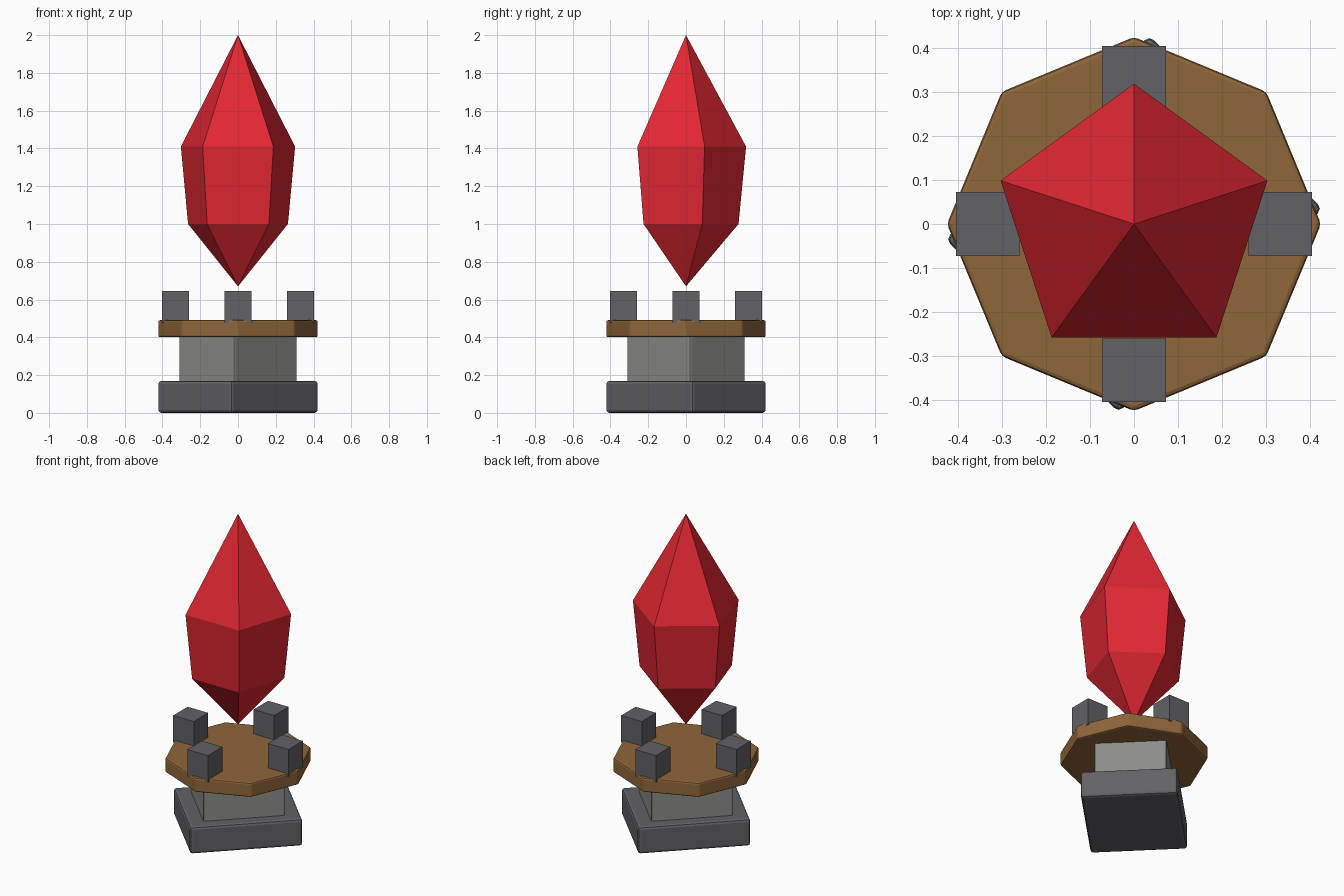
import bpy
import bmesh
from math import pi, radians
from mathutils import Matrix, Vector

cube = bpy.data.objects.get("Cube")
if cube:
    bpy.data.objects.remove(cube, do_unlink=True)


def linear(v):
    v /= 255
    return v / 12.92 if v <= 0.04045 else ((v + 0.055) / 1.055) ** 2.4


def material(name, *rgb):
    mat = bpy.data.materials.new(name)
    mat.use_nodes = True
    color = [linear(v) for v in rgb] + [1]
    mat.diffuse_color = color
    bsdf = mat.node_tree.nodes["Principled BSDF"]
    bsdf.inputs["Base Color"].default_value = color
    bsdf.inputs["Roughness"].default_value = 0.8
    return mat


dark_stone = material("dark stone", 98, 98, 103)
pale_stone = material("pale stone", 141, 141, 137)
wood = material("brown wood", 143, 102, 58)
ruby = material("ruby red", 226, 39, 50)


def make_object(name, bm, mat, bevel=0, segments=2):
    bmesh.ops.recalc_face_normals(bm, faces=bm.faces)
    mesh = bpy.data.meshes.new(name)
    bm.to_mesh(mesh)
    bm.free()
    mesh.materials.append(mat)
    obj = bpy.data.objects.new(name, mesh)
    bpy.context.collection.objects.link(obj)
    if bevel:
        mod = obj.modifiers.new("soft edges", 'BEVEL')
        mod.width = bevel
        mod.segments = segments
    return obj


def block(name, mat, size, center, turn=0, bevel=0):
    bm = bmesh.new()
    bmesh.ops.create_cube(bm, size=1, matrix=(
        Matrix.Translation(center) @ Matrix.Rotation(turn, 4, 'Z')
        @ Matrix.Diagonal((*size, 1))))
    return make_object(name, bm, mat, bevel)


# Pedestal: two stacked blocks turned diagonally
block("pedestal_base", dark_stone, (0.654, 0.556, 0.17),
      (0, 0, 0.085), radians(45), 0.016)
block("pedestal_column", pale_stone, (0.474, 0.414, 0.27),
      (0, 0, 0.29), radians(45), 0.01)

# Octagonal wooden platform
bm = bmesh.new()
bmesh.ops.create_cone(bm, cap_ends=True, segments=8, radius1=0.424,
                      radius2=0.424, depth=0.09,
                      matrix=Matrix.Translation((0, 0, 0.446)))
platform = make_object("platform", bm, wood, 0.01)
# Put corners on the main axes
corner = platform.data.vertices[0].co
platform.rotation_euler.z = -Vector((1, 0)).angle_signed(corner.xy) % (pi / 4)

# Four upright stones around the platform
for i, side in enumerate(("left", "back", "right", "front")):
    spot = Matrix.Rotation(i * pi / 2, 3, 'Z') @ Vector((0.331, 0, 0.56))
    block(f"{side}_stone", dark_stone, (0.144, 0.144, 0.17), spot)

# Floating five-sided crystal
bm = bmesh.new()
tip = bm.verts.new((0, 0, 2))
point = bm.verts.new((0, 0, 0.67))
rings = []
for radius, z in ((0.318, 1.41), (0.278, 1.0)):
    rings.append([bm.verts.new(Matrix.Rotation(2 * pi * i / 5, 3, 'Z')
                               @ Vector((0, radius, z))) for i in range(5)])
upper, lower = rings
for i in range(5):
    j = (i + 1) % 5
    bm.faces.new((tip, upper[i], upper[j]))
    bm.faces.new((upper[i], lower[i], lower[j], upper[j]))
    bm.faces.new((lower[i], point, lower[j]))
make_object("crystal", bm, ruby)
